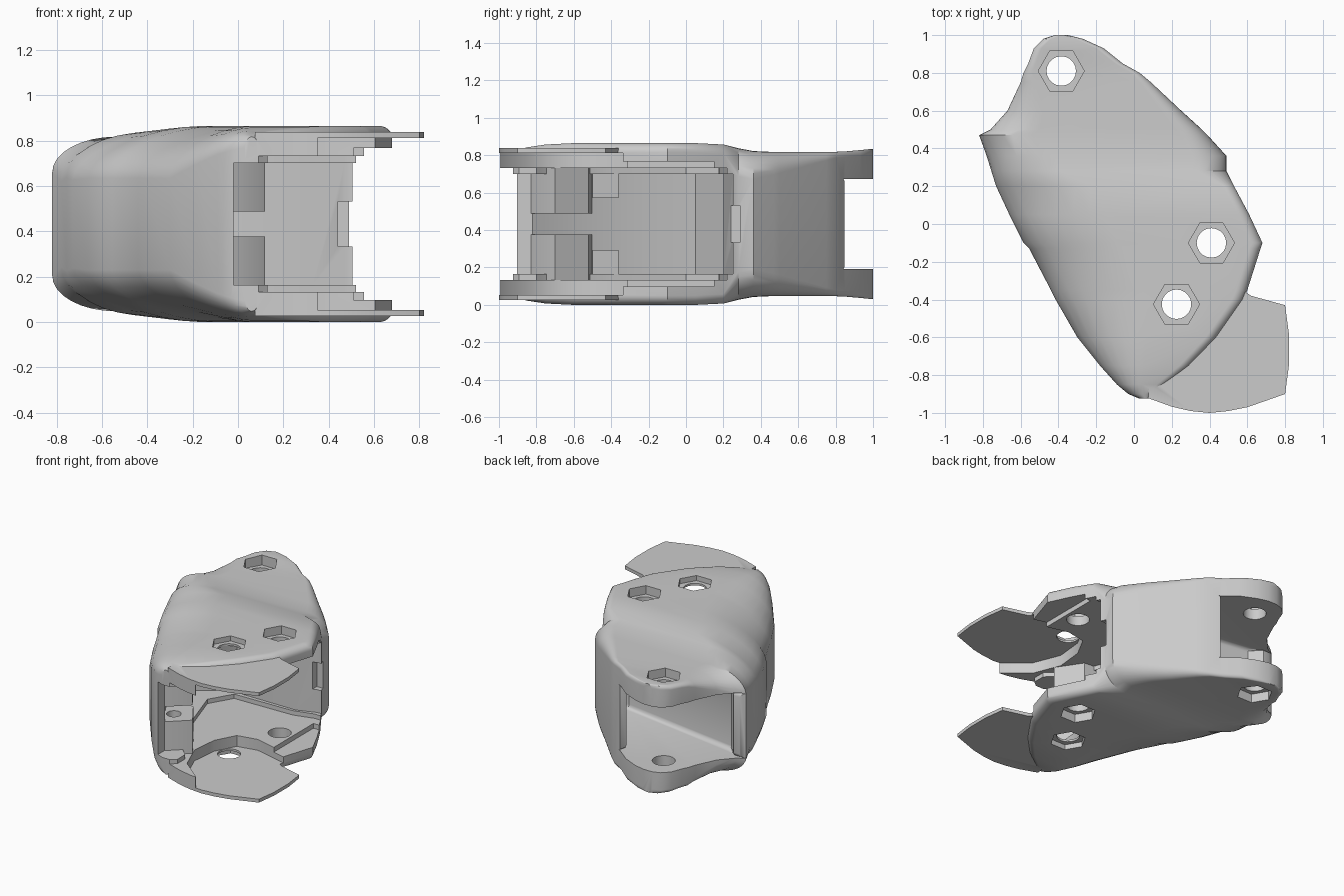
import bpy, bmesh, math

cube = bpy.data.objects.get("Cube")
if cube:
    bpy.data.objects.remove(cube, do_unlink=True)

MID = 0.4325  # height of the mirror plane

grey = bpy.data.materials.new("plain grey")
grey.use_nodes = True
grey.diffuse_color = (0.6, 0.6, 0.6, 1)
grey.node_tree.nodes["Principled BSDF"].inputs["Base Color"].default_value = (0.6, 0.6, 0.6, 1)


def finish(name, bm):
    bmesh.ops.recalc_face_normals(bm, faces=bm.faces[:])
    mesh = bpy.data.meshes.new(name)
    bm.to_mesh(mesh)
    bm.free()
    mesh.materials.append(grey)
    ob = bpy.data.objects.new(name, mesh)
    bpy.context.collection.objects.link(ob)
    return ob


def prism(name, pts, low, high, bevel=0):
    """Upright prism; heights are measured from the mirror plane."""
    bm = bmesh.new()
    rings = [[bm.verts.new((x, y, MID + z)) for x, y in pts] for z in (low, high)]
    bm.faces.new(rings[0][::-1])
    bm.faces.new(rings[1])
    n = len(pts)
    for i in range(n):
        j = (i + 1) % n
        bm.faces.new((rings[0][i], rings[0][j], rings[1][j], rings[1][i]))
    if bevel:
        flat = [e for e in bm.edges if abs(e.verts[0].co.z - e.verts[1].co.z) < 1e-5]
        bmesh.ops.bevel(bm, geom=flat, offset=bevel, segments=3,
                        profile=0.5, affect='EDGES', clamp_overlap=True)
    return finish(name, bm)


def pair(name, pts, low, high):
    return [prism("upper_" + name, pts, low, high), prism("lower_" + name, pts, -high, -low)]


def ngon(x, y, r, n):
    return [(x + r * math.cos(math.tau * i / n), y + r * math.sin(math.tau * i / n)) for i in range(n)]


def boolean(target, tool, mode='DIFFERENCE'):
    tool.hide_render = True
    mod = target.modifiers.new(mode, 'BOOLEAN')
    mod.operation, mod.object, mod.solver = mode, tool, 'EXACT'
    bpy.context.view_layer.objects.active = target
    bpy.ops.object.modifier_apply(modifier=mod.name)
    bpy.data.objects.remove(tool, do_unlink=True)


def section(y, xl, xr, h, left, right):
    """Rounded outline across the leg; each corner has width, depth and roundness."""
    half = []
    for edge, sign, (dx, dz, power) in ((xl, 1, left), (xr, -1, right)):
        dx = min(dx, (xr - xl) * 0.49)
        arc = []
        for k in range(9):
            a = math.pi / 2 * k / 8
            c, s = math.cos(a) ** (2 / power), math.sin(a) ** (2 / power)
            arc.append((edge + sign * dx * (1 - c), h - dz * (1 - s)))
        half += arc if sign > 0 else arc[::-1]
    return [(x, y, MID + z) for x, z in half] + [(x, y, MID - z) for x, z in half[::-1]]


# Outer shell: y, left edge, right edge, half height
rows = [(-.925, .03, .09, .385), (-.9, -.03, .12, .395), (-.85, -.09, .18, .41),
        (-.75, -.18, .3, .425), (-.6, -.3, .44, .4325), (-.4, -.415, .58, .4325),
        (-.35, -.44, .6, .4325), (-.13, -.555, .67, .4325), (-.1, -.585, .68, .4325),
        (.05, -.66, .61, .4325),
        (.2, -.73, .53, .425), (.28, -.755, .49, .405), (.36, -.78, .49, .39),
        (.47, -.82, .39, .385), (.5, -.76, .36, .385), (.6, -.67, .25, .385),
        (.75, -.6, .09, .385), (.8, -.585, .03, .386), (.85, -.56, -.06, .388),
        (.93, -.53, -.16, .395), (.98, -.48, -.27, .4), (1, -.42, -.35, .4)]
bm = bmesh.new()
rings = []
for y, xl, xr, h in rows:
    fade = min(max((y - .36) / .45, 0), 1)  # corners tighten toward the lugs
    if y < .25:
        left, right = (.5, min(.23, .03 + .27 * (xr - xl)), 1.75), (.06, .05, 2)
    else:
        left = (.36 - .32 * fade, .2 - .17 * fade, 2)
        right = (.18 - .14 * fade, .15 - .12 * fade, 2)
    rings.append([bm.verts.new(p) for p in section(y, xl, xr, h, left, right)])
n = len(rings[0])
for a, b in zip(rings, rings[1:]):
    for i in range(n):
        j = (i + 1) % n
        bm.faces.new((a[i], a[j], b[j], b[i]))
bm.faces.new(rings[0])
bm.faces.new(rings[-1])
shell = finish("leg_shell", bm)

# Thin side fins that continue the cheeks
fin = [(.075, -.922), (.2, -.967), (.3, -.99), (.4, -1), (.5, -.99), (.6, -.97),
       (.8, -.9), (.82, -.75), (.82, -.58), (.8, -.43), (.62, -.38), (.59, -.36), (.3, -.3),
       (.15, -.6), (.08, -.85)]
for part in pair("fin", fin, .3, .405):
    boolean(shell, part, 'UNION')

# Front cavity, open to the front and the side, with shallower-walled cheeks
front = [(-.02, -1.3), (-.02, -.82), (-.1, -.71), (-.22, -.5), (-.33, -.25), (-.42, .05),
         (-.2, .2), (.33, .2), (.47, .25), (1.2, .25), (1.2, -1.3)]
boolean(shell, prism("front_cutter", front, -.268, .268))
pocket = [(.13, -1.25), (.13, -.8), (-.02, -.66), (-.12, -.4), (-.25, 0), (-.15, .17),
          (.32, .18), (.47, .22), (1.1, .22), (1.1, -1.25)]
boolean(shell, prism("pocket_cutter", pocket, -.3, .3))
boolean(shell, prism("edge_cutter", [(.51, -1.2), (1, -1.2), (1, .15), (.51, .15)], -.335, .335))
boolean(shell, prism("notch_cutter", [(.44, .2), (.8, .2), (.8, .29), (.44, .29)], -.1, .1))

# Cheeks thinned inside, around the front bolt and across the fins
cheek = [(.42, -1.2), (.35, -.99), (.18, -.85), (.1, -.65), (.12, -.45), (.2, -.3),
         (.35, -.27), (.62, -.34), (1, -.3), (1, -1.2)]
boolean(shell, prism("cheek_cutter", cheek, -.38, .38))

# Rear socket between two lugs, closed by a slanted bulkhead
rear = [(-1.1, .36), (-.83, .49), (-.73, .49), (-.66, .41), (.28, .265), (.38, .36), (.2, .56),
        (-.08, .81), (-.04, .865), (.2, 1.2), (-1.1, 1.2)]
boolean(shell, prism("rear_cutter", rear, -.24, .24, .03))

# Bolt holes with hexagonal nut recesses
for x, y, floor in ((-.385, .81, .32), (.41, -.1, .37), (.225, -.425, .395)):
    boolean(shell, prism("bolt_cutter", ngon(x, y, .078, 20), -.6, .6))
    for part in pair("nut_cutter", ngon(x, y, .122, 6), floor, .6):
        boolean(shell, part)

# Inner posts with a screw hole, and ribs behind them
post = [(-.05, -.84), (-.02, -.83), (.12, -.7), (0, -.52), (-.24, -.5), (-.14, -.7)]
posts = pair("post", post, .055, .305)
for ob in posts:
    boolean(ob, prism("screw_cutter", ngon(-.04, -.69, .05, 12), -.25, .25))
ribs = pair("rib", [(-.25, -.5), (-.1, -.5), (-.14, -.36), (-.31, -.36)], .14, .28)

for ob in [shell] + posts + ribs:
    bpy.ops.object.select_all(action='DESELECT')
    ob.select_set(True)
    bpy.context.view_layer.objects.active = ob
    bpy.ops.object.shade_smooth_by_angle(angle=math.radians(32))
